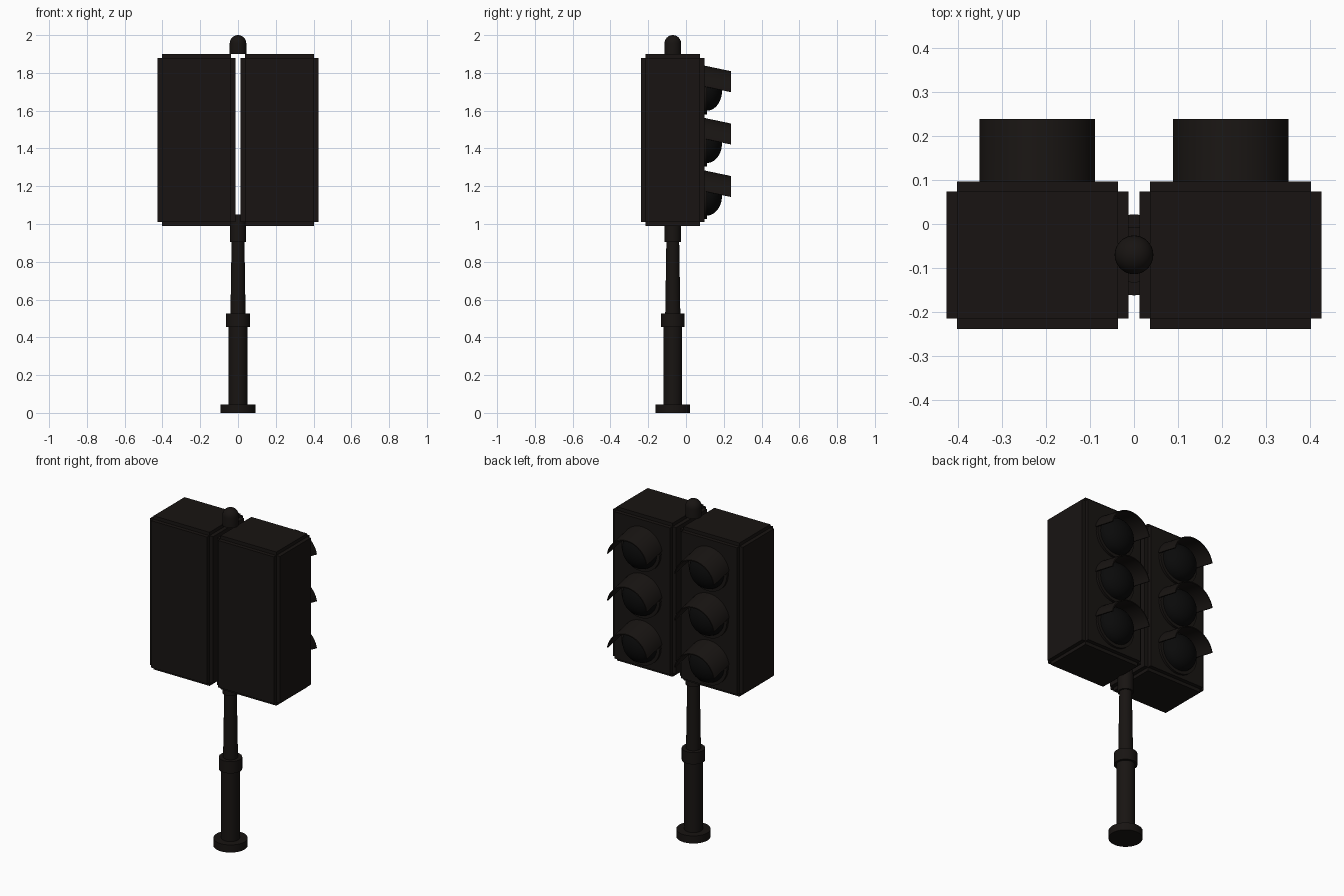
import bpy, bmesh
from math import sin, cos, pi, radians
from mathutils import Matrix, Vector

if "Cube" in bpy.data.objects:
    bpy.data.objects.remove(bpy.data.objects["Cube"])


def material(name, rgb):
    m = bpy.data.materials.new(name)
    m.diffuse_color = (*rgb, 1)
    m.use_nodes = True
    m.node_tree.nodes["Principled BSDF"].inputs["Base Color"].default_value = m.diffuse_color
    return m


paint = material("dark_paint", (0.009, 0.007, 0.006))
glass = material("black_glass", (0.003, 0.003, 0.003))
POLE_Y = -0.07
LAMP_Z = (1.707, 1.43, 1.152)


def make(name, bm, smooth=True, mat=paint):
    bmesh.ops.recalc_face_normals(bm, faces=bm.faces[:])
    me = bpy.data.meshes.new(name)
    bm.to_mesh(me)
    bm.free()
    me.materials.append(mat)
    ob = bpy.data.objects.new(name, me)
    bpy.context.collection.objects.link(ob)
    if smooth:
        bpy.ops.object.select_all(action='DESELECT')
        ob.select_set(True)
        bpy.context.view_layer.objects.active = ob
        bpy.ops.object.shade_smooth_by_angle(angle=radians(35))
    return ob


def lathe(name, profile, loc, along_y=False, seg=32, mat=paint):
    """Spin (radius, height) points round z, or round y for the lamps."""
    bm = bmesh.new()
    vs = [bm.verts.new((r, 0, h)) for r, h in profile]
    es = [bm.edges.new(p) for p in zip(vs, vs[1:])]
    bmesh.ops.spin(bm, geom=vs + es, cent=(0, 0, 0), axis=(0, 0, 1),
                   angle=2 * pi, steps=seg, use_merge=True)
    bmesh.ops.remove_doubles(bm, verts=bm.verts[:], dist=1e-5)
    if along_y:
        bm.transform(Matrix.Rotation(-pi / 2, 4, 'X'))
    bm.transform(Matrix.Translation(loc))
    return make(name, bm, True, mat)


# Pole: foot, lower tube, collar, tapered upper tube, coupling
lathe("pole", [(0, 0), (0.092, 0), (0.092, 0.045), (0.05, 0.045), (0.05, 0.455),
               (0.063, 0.455), (0.063, 0.525), (0.04, 0.525), (0.034, 0.905),
               (0.043, 0.905), (0.043, 1.05), (0, 1.05)],
      (0, POLE_Y, 0))

# Domed cap on top
R = 0.044
dome = [(R * cos(a), 1.956 + R * sin(a)) for a in [i * pi / 16 for i in range(8)]]
lathe("top_cap", [(0, 1.9), (R, 1.9)] + dome + [(0, 2.0)], (0, POLE_Y, 0))


def housing(name, side):
    """Box whose six faces are pushed out, leaving notched edges."""
    lo, hi = Vector((0.036, -0.215, 1.01)), Vector((0.402, 0.074, 1.88))
    bm = bmesh.new()
    bmesh.ops.create_cube(bm, size=1)
    for v in bm.verts:
        v.co = Vector([hi[i] if v.co[i] > 0 else lo[i] for i in range(3)])
    bm.normal_update()
    for f in bmesh.ops.extrude_discrete_faces(bm, faces=bm.faces[:])["faces"]:
        n = f.normal.copy()
        for v in f.verts:
            v.co += n * (0.02 if abs(n.z) > 0.5 else 0.023)
    bm.transform(Matrix.Diagonal((side, 1, 1, 1)))
    if side < 0:
        bmesh.ops.reverse_faces(bm, faces=bm.faces[:])
    make(name, bm, False)


def visor(name, x, z):
    """Sloping arched hood over a lamp."""
    n = 24
    arc = [radians(10 + 160 * i / n) for i in range(n + 1)]
    section = [(r * cos(a), r * sin(a)) for r, s in ((0.133, arc), (0.127, arc[::-1]))
               for a in s]
    bm = bmesh.new()
    back, front = [[bm.verts.new((x + px, y, z + pz + dz)) for px, pz in section]
                   for y, dz in ((0.09, 0), (0.238, -0.031))]
    m = len(section)
    for i in range(m):
        j = (i + 1) % m
        bm.faces.new((back[i], back[j], front[j], front[i]))
    for ring in (back, front):
        for i in range(n):
            bm.faces.new((ring[i], ring[i + 1], ring[m - 2 - i], ring[m - 1 - i]))
    make(name, bm)


# Thin mounting ring and the lens dome that sits in it
ring = [(0.107, 0), (0.126, 0), (0.126, 0.014), (0.107, 0.014), (0.107, 0)]
lens = [(0.107 * cos(a), 0.014 + 0.08 * sin(a)) for a in [i * pi / 20 for i in range(10)]]

for side, label in ((-1, "left"), (1, "right")):
    housing(label + "_housing", side)
    for z, pos in zip(LAMP_Z, ("top", "middle", "bottom")):
        x = side * 0.22
        name = f"{label}_{pos}_"
        lathe(name + "ring", ring, (x, 0.097, z), along_y=True)
        lathe(name + "lens", lens + [(0, 0.094)], (x, 0.097, z), along_y=True, mat=glass)
        visor(name + "visor", x, z)
